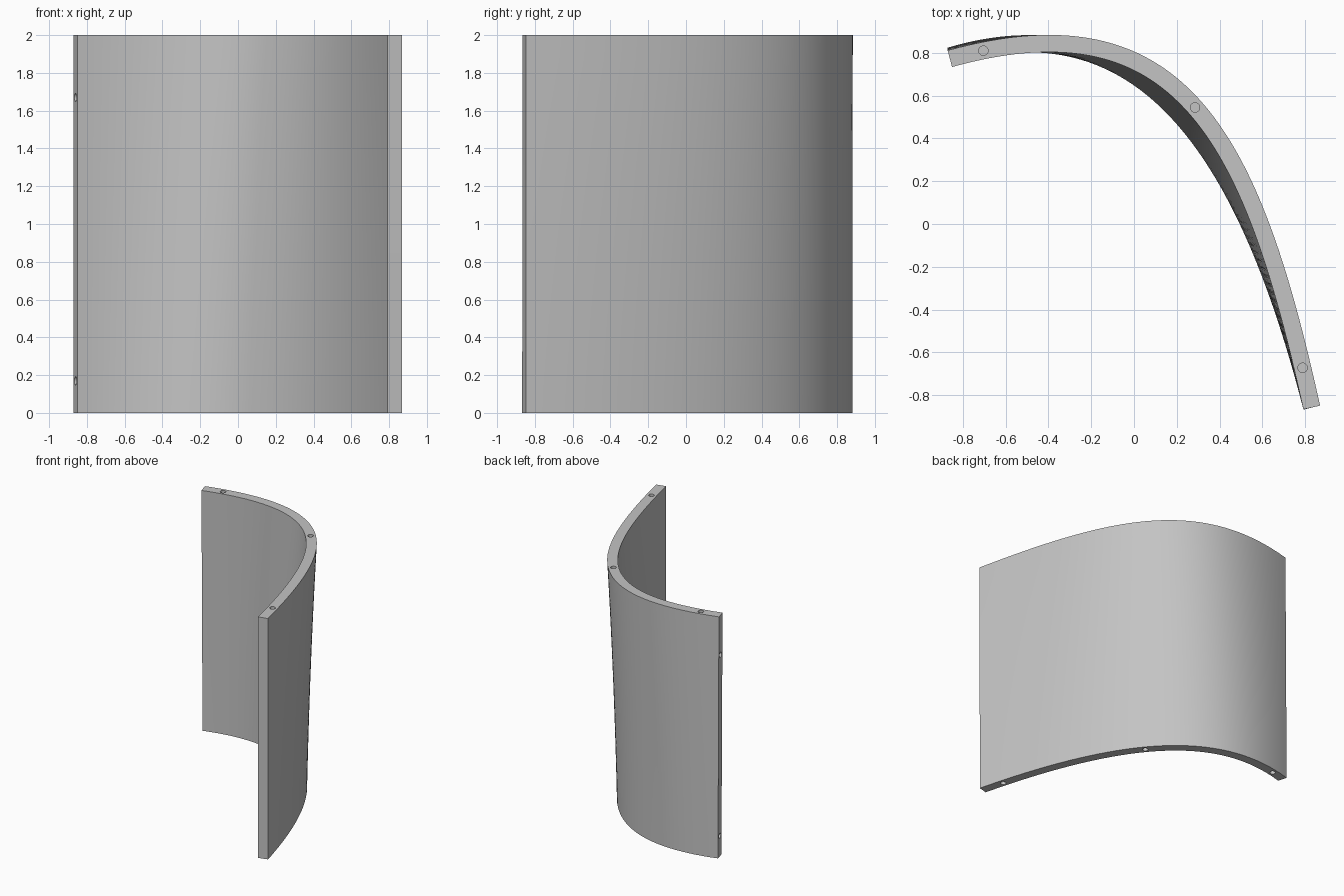
import bpy, bmesh
from mathutils import Vector, Matrix
from mathutils.geometry import interpolate_bezier

cube = bpy.data.objects.get("Cube")
if cube:
    bpy.data.objects.remove(cube, do_unlink=True)

HEIGHT, HALF, COLS, ROWS = 2.0, 0.04, 80, 16
HOLE_R, HOLE_DEPTH = 0.022, 0.1

# Centre line of the wall at the top and the bottom, as Bezier control points
TOP = [(-0.86, 0.772), (0.22, 1.07), (0.55, 0.41), (0.83, -0.857)]
BOTTOM = [(-0.86, 0.785), (0.0, 1.04), (0.50, 0.43), (0.83, -0.857)]


def centre_line(z):
    t = z / HEIGHT
    f = 0.6 * t + 0.4 * t * t
    ctrl = [Vector(b).lerp(Vector(a), f).to_3d() for a, b in zip(TOP, BOTTOM)]
    return interpolate_bezier(*ctrl, COLS + 1)


def tangent(line, i):
    return (line[min(i + 1, COLS)] - line[max(i - 1, 0)]).normalized()


def make_object(name, bm):
    mesh = bpy.data.meshes.new(name)
    bm.to_mesh(mesh)
    bm.free()
    obj = bpy.data.objects.new(name, mesh)
    bpy.context.collection.objects.link(obj)
    return obj


# Curved wall: closed section loops stacked from bottom to top
bm = bmesh.new()
loops = []
for r in range(ROWS + 1):
    z = HEIGHT * r / ROWS
    line = centre_line(z)
    outer, inner = [], []
    for i, p in enumerate(line):
        d = tangent(line, i)
        n = Vector((-d.y, d.x, 0)) * HALF
        up = Vector((0, 0, z))
        outer.append(bm.verts.new(p + n + up))
        inner.append(bm.verts.new(p - n + up))
    loops.append(outer + inner[::-1])
count = len(loops[0])
for low, high in zip(loops, loops[1:]):
    for i in range(count):
        j = (i + 1) % count
        bm.faces.new((low[i], low[j], high[j], high[i]))
for loop in (loops[0], loops[-1]):
    for i in range(COLS):
        bm.faces.new((loop[i], loop[i + 1], loop[-2 - i], loop[-1 - i]))
bmesh.ops.recalc_face_normals(bm, faces=bm.faces[:])
wall = make_object("curved_wall", bm)

# Dowel hole cutters in the top, the bottom and the left-hand end face
bm = bmesh.new()


def add_pin(centre, axis):
    turn = axis.to_track_quat('Z', 'Y').to_matrix().to_4x4()
    bmesh.ops.create_cone(bm, cap_ends=True, segments=24, radius1=HOLE_R,
                          radius2=HOLE_R, depth=2 * HOLE_DEPTH,
                          matrix=Matrix.Translation(centre) @ turn)


for z, fractions in ((HEIGHT, (0.055, 0.5, 0.945)), (0, (0.055, 0.55, 0.945))):
    line = centre_line(z)
    for f in fractions:
        add_pin(line[round(f * COLS)] + Vector((0, 0, z)), Vector((0, 0, 1)))
for z in (0.17, 1.67):
    line = centre_line(z)
    add_pin(line[0] + Vector((0, 0, z)), tangent(line, 0))
pins = make_object("hole_cutter", bm)
pins.hide_render = True

cut = wall.modifiers.new("dowel_holes", 'BOOLEAN')
cut.operation, cut.solver, cut.object = 'DIFFERENCE', 'EXACT', pins
bpy.ops.object.select_all(action='DESELECT')
wall.select_set(True)
bpy.context.view_layer.objects.active = wall
bpy.ops.object.modifier_apply(modifier=cut.name)
bpy.data.objects.remove(pins, do_unlink=True)

# Plain grey finish
grey = bpy.data.materials.new("plain_grey")
grey.use_nodes = True
colour = (0.55, 0.55, 0.55, 1)
grey.diffuse_color = colour
grey.node_tree.nodes["Principled BSDF"].inputs["Base Color"].default_value = colour
wall.data.materials.clear()
wall.data.materials.append(grey)
bpy.ops.object.shade_smooth_by_angle()
